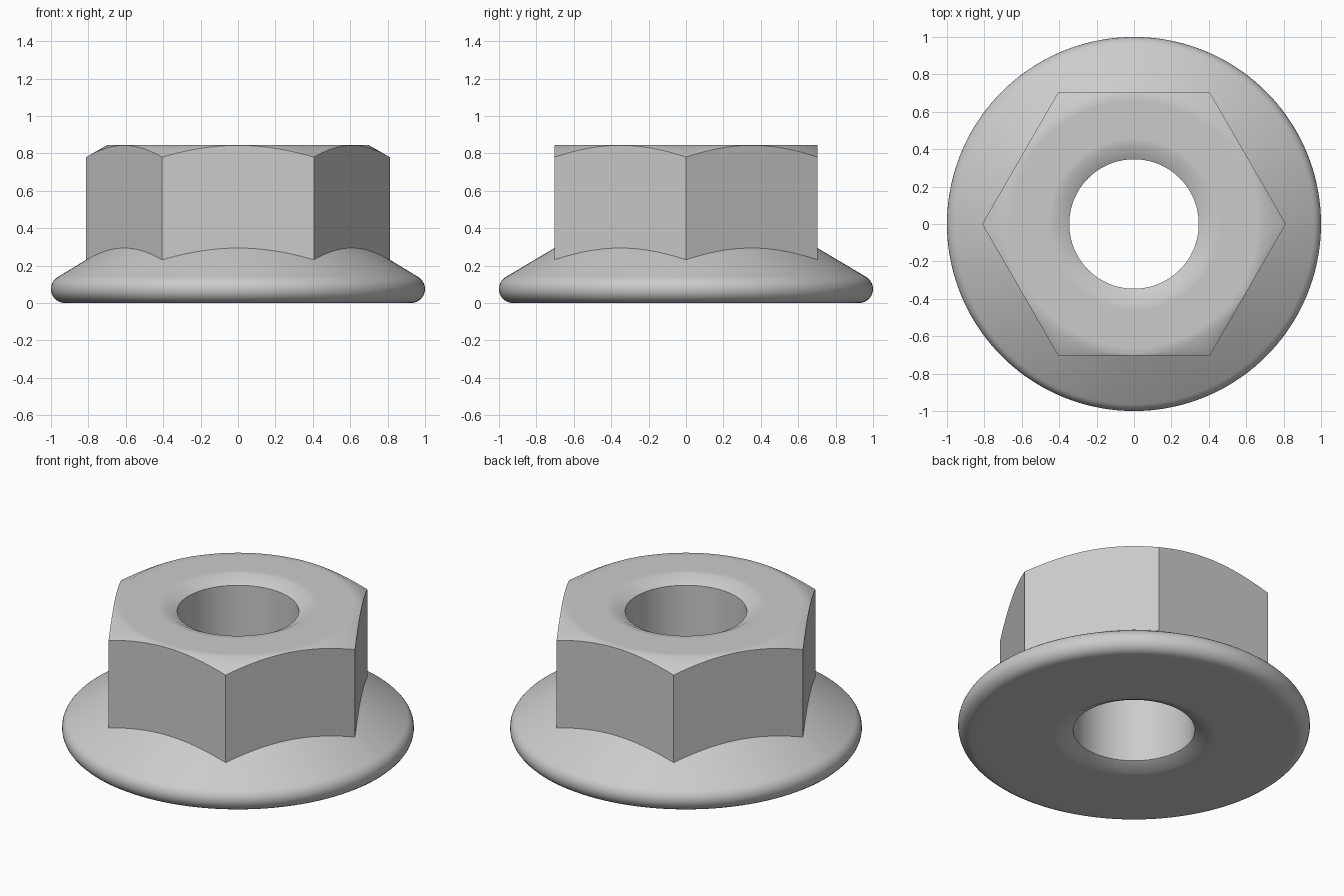
import bpy
import bmesh
from math import cos, sin, tan, pi, radians

cube = bpy.data.objects.get("Cube")
if cube:
    bpy.data.objects.remove(cube, do_unlink=True)

SEGMENTS = 144           # multiple of six so corners land on columns
APOTHEM = 0.703          # half the width across the flats
HEIGHT = 0.845
BORE = 0.346
SLOPE = tan(radians(30))
RIM = 0.075              # radius of the rounded flange edge


def hex_radius(angle):
    """Distance from the axis to the hexagon, corners on the x axis."""
    return APOTHEM / cos(angle % (pi / 3) - pi / 6)


def profile(angle):
    """Closed cross-section (radius, z) at one angle around the axis."""
    r = hex_radius(angle)
    drop = (r - APOTHEM) * SLOPE
    points = [
        (BORE, 0.04), (BORE, HEIGHT - 0.04),              # bore
        (0.42, HEIGHT), (0.46, HEIGHT), (0.66, HEIGHT),   # countersink, top face
        (APOTHEM - 0.005, HEIGHT),
        (r, HEIGHT - 0.002 - drop),                       # chamfered corners
        (r, 0.294 - drop),                                # foot of the flats
    ]
    # Sloping flange ending in a rounded rim
    for step in range(13):
        a = radians(60 - 150 * step / 12)
        points.append((1 - RIM + RIM * cos(a), RIM + RIM * sin(a)))
    points += [(0.88, 0), (0.46, 0), (0.42, 0)]           # bearing face
    return points


def build_nut():
    bm = bmesh.new()
    columns = []
    for i in range(SEGMENTS):
        a = 2 * pi * i / SEGMENTS
        columns.append([bm.verts.new((r * cos(a), r * sin(a), z))
                        for r, z in profile(a)])
    count = len(columns[0])
    for i, col in enumerate(columns):
        nxt = columns[(i + 1) % SEGMENTS]
        for j in range(count):
            k = (j + 1) % count
            bm.faces.new((col[j], col[k], nxt[k], nxt[j]))
    bmesh.ops.recalc_face_normals(bm, faces=bm.faces)
    mesh = bpy.data.meshes.new("flange_nut")
    bm.to_mesh(mesh)
    bm.free()
    obj = bpy.data.objects.new("flange_nut", mesh)
    bpy.context.collection.objects.link(obj)
    return obj


# Single grey metal colour
grey = (0.6, 0.6, 0.6, 1)
steel = bpy.data.materials.new("grey_steel")
steel.use_nodes = True
steel.diffuse_color = grey
for node in steel.node_tree.nodes:
    if node.type == 'BSDF_PRINCIPLED':
        node.inputs["Base Color"].default_value = grey

nut = build_nut()
nut.data.materials.append(steel)
bpy.ops.object.select_all(action='DESELECT')
nut.select_set(True)
bpy.context.view_layer.objects.active = nut
bpy.ops.object.shade_smooth_by_angle(angle=radians(40))
